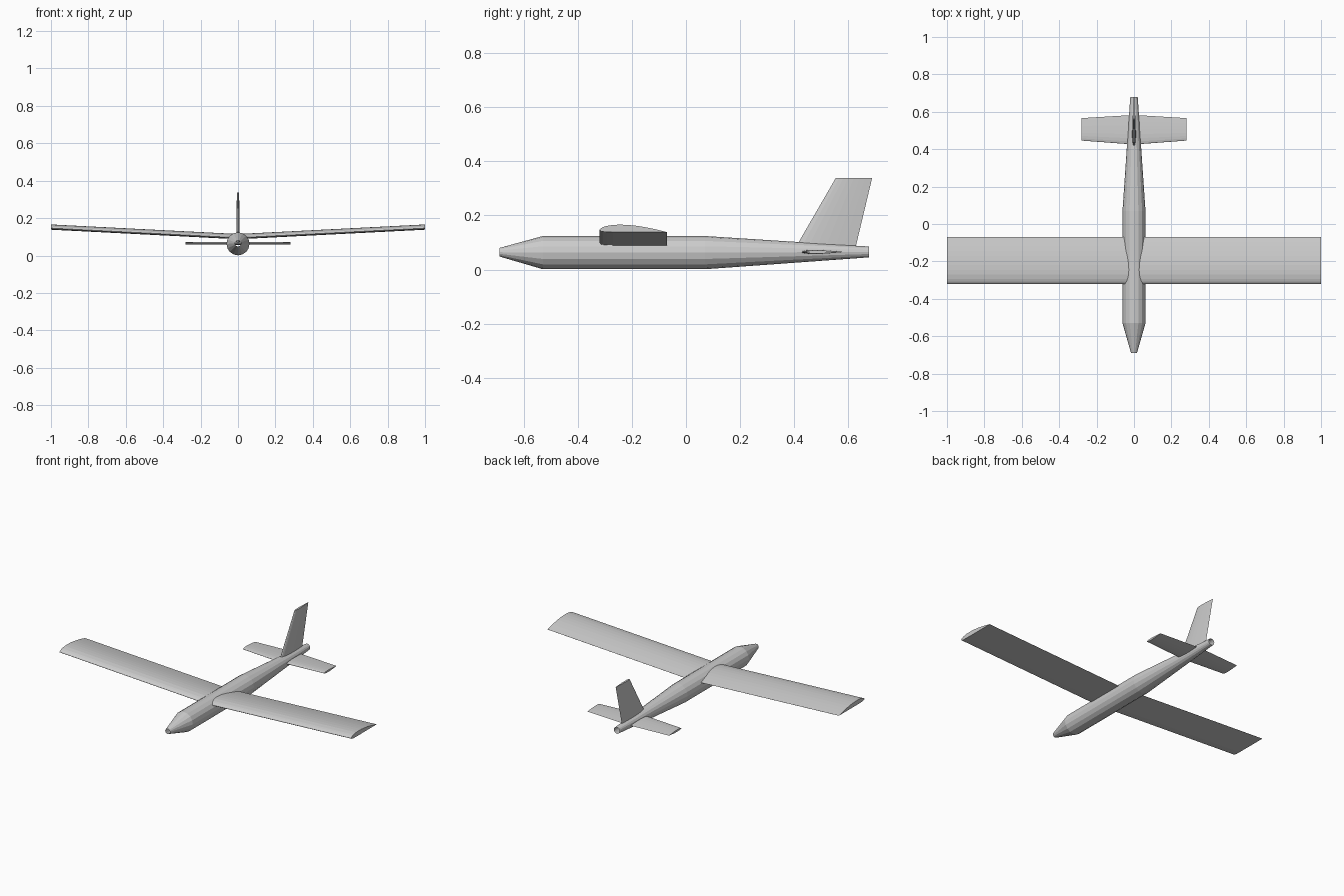
import bpy, bmesh, math

if "Cube" in bpy.data.objects:
    bpy.data.objects.remove(bpy.data.objects["Cube"])

grey = bpy.data.materials.new("light_grey")
grey.diffuse_color = (0.6, 0.6, 0.6, 1)
grey.use_nodes = True
grey.node_tree.nodes["Principled BSDF"].inputs["Base Color"].default_value = grey.diffuse_color


def loft(name, rings, caps=True):
    """Skin a row of equal-length rings into one object."""
    bm = bmesh.new()
    loops = [[bm.verts.new(p) for p in ring] for ring in rings]
    n = len(loops[0])
    for a, b in zip(loops, loops[1:]):
        for i in range(n):
            j = (i + 1) % n
            bm.faces.new((a[i], a[j], b[j], b[i]))
    if caps:
        bm.faces.new(loops[0])
        bm.faces.new(loops[-1])
    bmesh.ops.recalc_face_normals(bm, faces=bm.faces)
    mesh = bpy.data.meshes.new(name)
    bm.to_mesh(mesh)
    bm.free()
    mesh.materials.append(grey)
    obj = bpy.data.objects.new(name, mesh)
    bpy.context.collection.objects.link(obj)
    return obj


def symmetric_section(thickness, n=10):
    """Symmetric airfoil, chord 1, as (chord position, offset) points."""
    def half(x):
        return 5 * thickness * (0.2969 * math.sqrt(x) - 0.126 * x - 0.3516 * x**2
                                + 0.2843 * x**3 - 0.1036 * x**4)
    xs = [(1 - math.cos(math.pi * i / n)) / 2 for i in range(n + 1)]
    return [(x, half(x)) for x in xs] + [(x, -half(x)) for x in reversed(xs[1:-1])]


# Fuselage: 16-sided tube with open ends (y, radius, centre height)
stations = [(-0.69, 0.016, 0.064), (-0.53, 0.0615, 0.0625),
            (0.07, 0.0615, 0.0625), (0.678, 0.02, 0.065)]
loft("fuselage", [[(r * math.cos(math.tau * i / 16), y, z + r * math.sin(math.tau * i / 16))
                   for i in range(16)] for y, r, z in stations], caps=False)

# Wing: flat-bottomed section with dihedral
upper = [(0, .035), (.0125, .0545), (.025, .065), (.05, .079), (.1, .096), (.2, .1136),
         (.3, .117), (.4, .114), (.5, .105), (.6, .0915), (.7, .0735), (.8, .052),
         (.9, .028), (1, .002)]
lower = [(1, 0), (.2, 0), (.1, .004), (.05, .009), (.025, .015)]
section = upper + lower
loft("wing", [[(x, -0.32 + 0.25 * c, z + 0.24 * h) for c, h in section]
              for x, z in ((-1, 0.138), (0, 0.087), (1, 0.138))])

# Tailplane: tapered, symmetric section (x, leading edge, chord)
loft("tailplane", [[(x, y + c * chord, 0.065 + h * chord) for c, h in symmetric_section(0.1)]
                   for x, y, chord in ((-0.28, 0.446, 0.12), (0, 0.425, 0.158),
                                       (0.28, 0.446, 0.12))])

# Fin: swept, symmetric section (z, leading edge, chord)
loft("fin", [[(h * chord, y + c * chord, z) for c, h in symmetric_section(0.09)]
             for z, y, chord in ((0.07, 0.399, 0.226), (0.338, 0.554, 0.135))])
